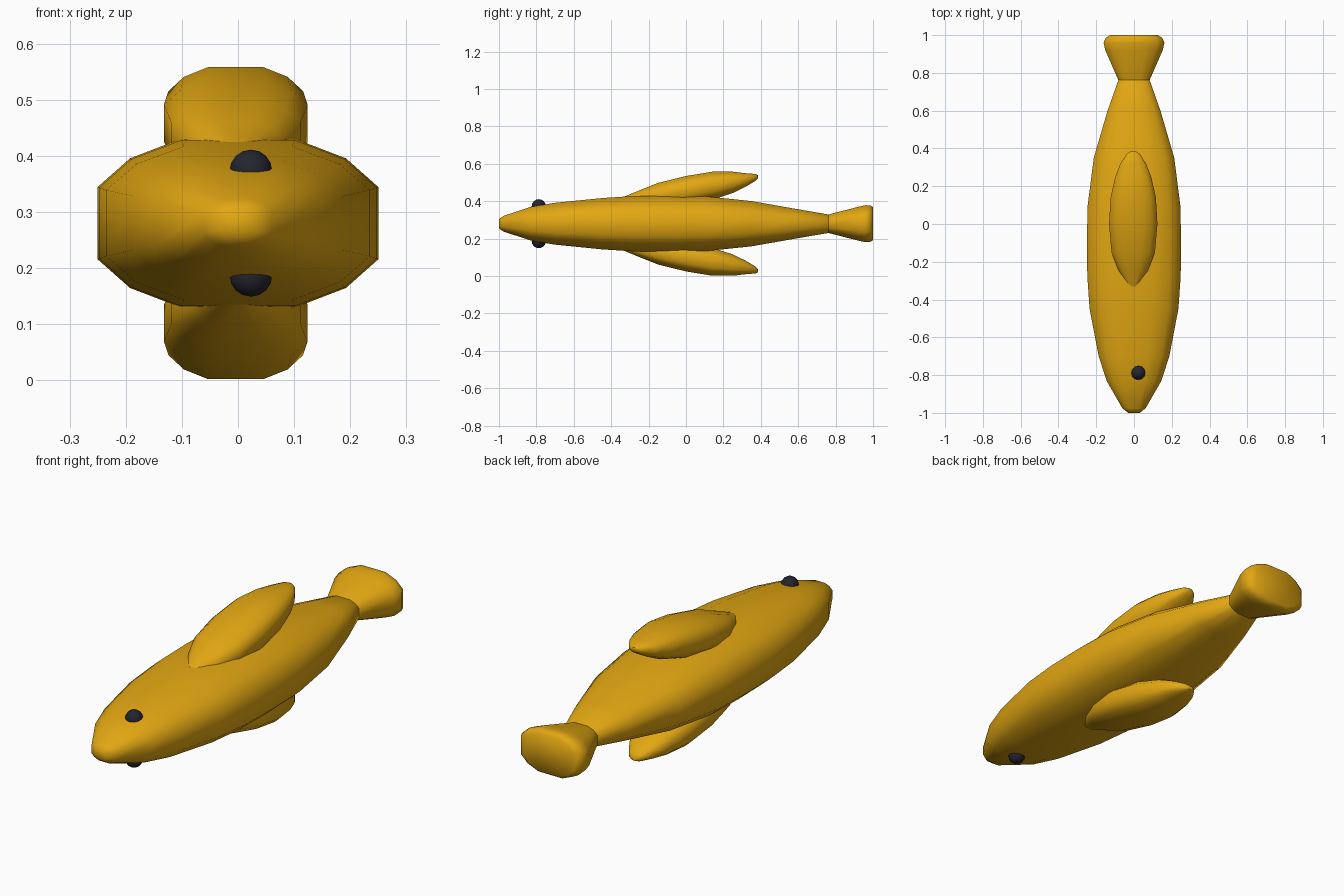
import bpy, bmesh, math

if "Cube" in bpy.data.objects:
    bpy.data.objects.remove(bpy.data.objects["Cube"])

MID = 0.28  # height of the body's centre line


def material(name, rgb):
    m = bpy.data.materials.new(name)
    m.diffuse_color = (*rgb, 1)
    m.use_nodes = True
    m.node_tree.nodes["Principled BSDF"].inputs["Base Color"].default_value = m.diffuse_color
    return m


GOLD = material("golden yellow", (0.76, 0.385, 0.006))
DARK = material("eye black", (0.018, 0.018, 0.028))

# Twelve-sided rounded section, as fractions of half width and half height
QUARTER = [(1.0, 0.43), (0.77, 0.77), (0.41, 1.0)]
SECTION = (QUARTER + [(-x, z) for x, z in reversed(QUARTER)]
           + [(-x, -z) for x, z in QUARTER] + [(x, -z) for x, z in reversed(QUARTER)])


def finish(obj, mat, angle=60):
    obj.data.materials.append(mat)
    bpy.ops.object.select_all(action='DESELECT')
    obj.select_set(True)
    bpy.context.view_layer.objects.active = obj
    bpy.ops.object.shade_smooth_by_angle(angle=math.radians(angle))


def loft(name, rings, flip=1, x0=0.0, angle=60):
    """Skin sections given as (y, half width, centre z offset, half height)."""
    bm = bmesh.new()
    loops = [[bm.verts.new((x0 + sx * w, y, MID + flip * (c + sz * h))) for sx, sz in SECTION]
             for y, w, c, h in rings]
    n = len(SECTION)
    for a, b in zip(loops, loops[1:]):
        for i in range(n):
            j = (i + 1) % n
            bm.faces.new((a[i], a[j], b[j], b[i]))
    bm.faces.new(loops[0])
    bm.faces.new(loops[-1])
    bmesh.ops.recalc_face_normals(bm, faces=bm.faces)
    me = bpy.data.meshes.new(name)
    bm.to_mesh(me)
    bm.free()
    obj = bpy.data.objects.new(name, me)
    bpy.context.collection.objects.link(obj)
    finish(obj, GOLD, angle)


# Body: spindle from nose to tail root
loft("body", [(-1.0, 0.03, 0, 0.025), (-0.975, 0.062, 0, 0.042), (-0.83, 0.145, 0, 0.09),
              (-0.7, 0.187, 0, 0.112), (-0.45, 0.235, 0, 0.137), (-0.28, 0.247, 0, 0.148),
              (-0.1, 0.25, 0, 0.15), (0.1, 0.245, 0, 0.147), (0.35, 0.213, 0, 0.121),
              (0.6, 0.14, 0, 0.077), (0.77, 0.08, 0, 0.048), (0.81, 0.03, 0, 0.02)])

# Tail: flared paddle with a flat end
loft("tail", [(0.72, 0.06, 0, 0.034), (0.76, 0.082, 0, 0.049), (0.92, 0.152, 0, 0.09),
              (0.96, 0.161, 0, 0.099), (0.985, 0.15, 0, 0.098), (1.0, 0.127, 0, 0.088)])

# Fins: swept back above and below
fin = [(-0.33, 0.03, 0.115, 0.03), (-0.24, 0.08, 0.13, 0.052), (-0.15, 0.115, 0.15, 0.068),
       (0.0, 0.128, 0.178, 0.077), (0.14, 0.12, 0.203, 0.075), (0.25, 0.095, 0.221, 0.057),
       (0.32, 0.068, 0.234, 0.036), (0.37, 0.035, 0.247, 0.019), (0.385, 0.014, 0.252, 0.008)]
for name, flip in (("upper_fin", 1), ("lower_fin", -1)):
    loft(name, fin, flip, -0.004)

# Eyes
for name, flip in (("upper_eye", 1), ("lower_eye", -1)):
    bpy.ops.mesh.primitive_uv_sphere_add(segments=12, ring_count=8, radius=0.038,
                                         location=(0.023, -0.787, MID + flip * 0.093))
    eye = bpy.context.object
    eye.name = name
    finish(eye, DARK)
